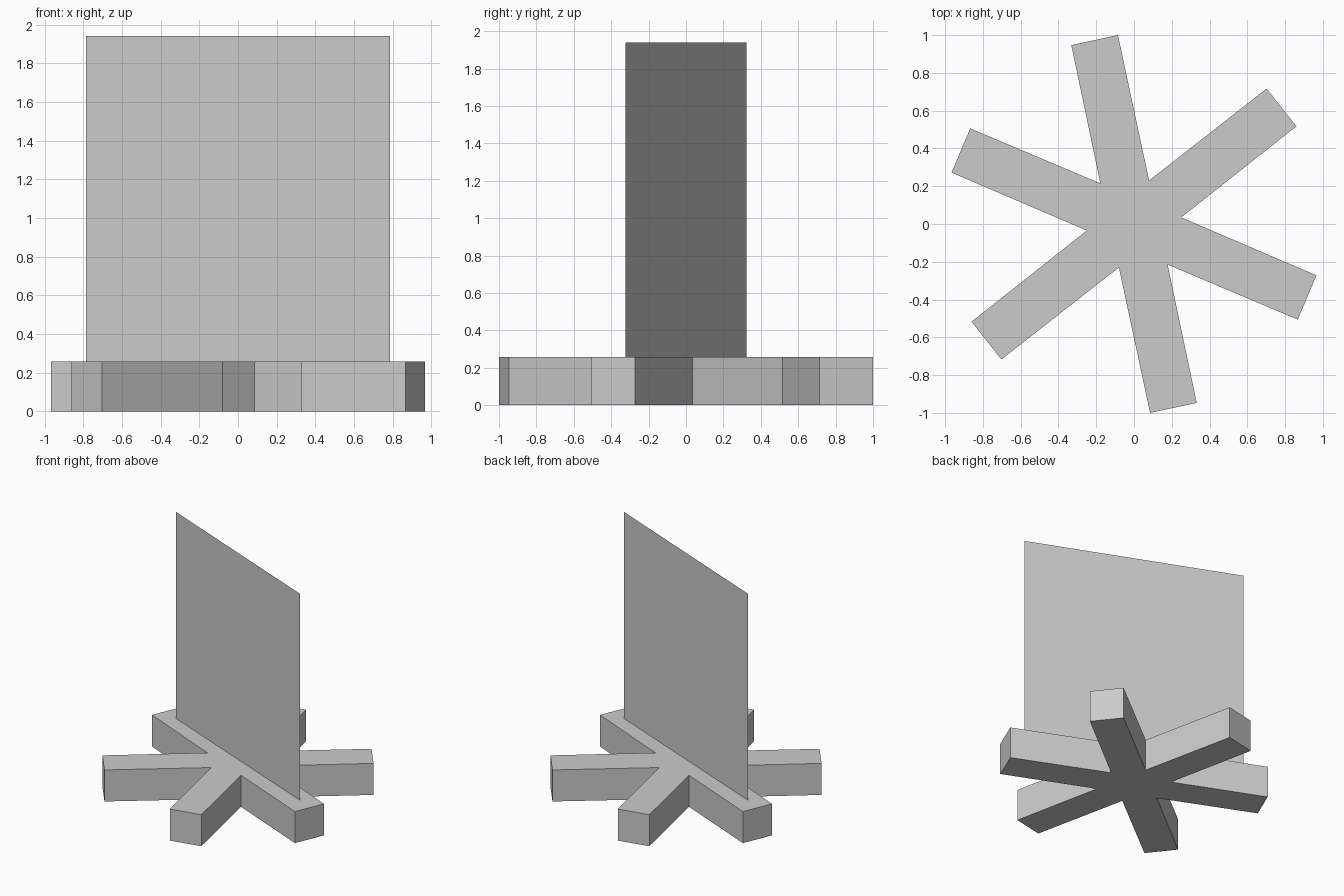
import bpy, bmesh
from mathutils import Vector

if "Cube" in bpy.data.objects:
    bpy.data.objects.remove(bpy.data.objects["Cube"])

BASE_H = 0.257
TOP = 1.94


def finish(name, bm):
    mesh = bpy.data.meshes.new(name)
    bm.to_mesh(mesh)
    bm.free()
    obj = bpy.data.objects.new(name, mesh)
    bpy.context.collection.objects.link(obj)
    return obj


# Six-armed base: half the outline, repeated by a half turn, then extruded
half = [(0.86, 0.517), (0.702, 0.717), (0.08, 0.23),
        (-0.085, 1.0), (-0.332, 0.947), (-0.178, 0.215),
        (-0.867, 0.506), (-0.966, 0.272), (-0.25, -0.035)]
outline = half + [(-x, -y) for x, y in half]
bm = bmesh.new()
face = bm.faces.new([bm.verts.new((x, y, 0)) for x, y in outline])
ext = bmesh.ops.extrude_face_region(bm, geom=[face], use_keep_orig=True)
top_verts = [g for g in ext["geom"] if isinstance(g, bmesh.types.BMVert)]
bmesh.ops.translate(bm, verts=top_verts, vec=Vector((0, 0, BASE_H)))
bmesh.ops.recalc_face_normals(bm, faces=bm.faces)
finish("star_base", bm)

# Thin upright sheet standing along one pair of arms
px, py = 0.785, -0.323
bm = bmesh.new()
bm.faces.new([bm.verts.new(c) for c in (
    (-px, -py, BASE_H), (px, py, BASE_H), (px, py, TOP), (-px, -py, TOP))])
finish("upright_panel", bm)
